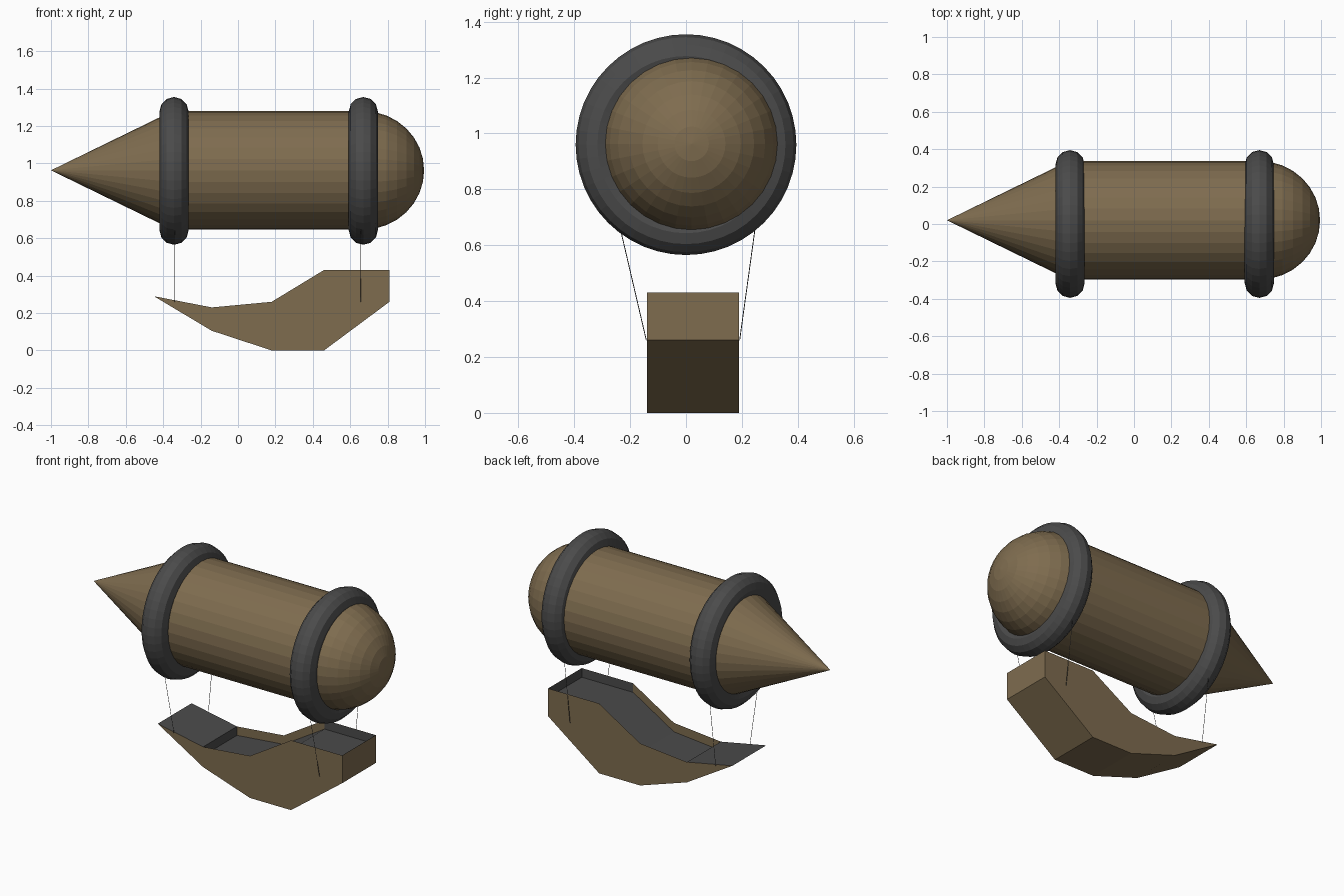
import bpy, bmesh, math
from mathutils import Vector

if "Cube" in bpy.data.objects:
    bpy.data.objects.remove(bpy.data.objects["Cube"])


def material(name, rgb):
    m = bpy.data.materials.new(name)
    m.diffuse_color = (*rgb, 1)
    m.use_nodes = True
    m.node_tree.nodes["Principled BSDF"].inputs["Base Color"].default_value = m.diffuse_color
    return m


BROWN = material("brown", (0.21, 0.15, 0.078))
GREY = material("dark_grey", (0.07, 0.07, 0.07))


def make_object(name, bm, *mats, fix=True):
    if fix:
        bmesh.ops.recalc_face_normals(bm, faces=bm.faces[:])
    mesh = bpy.data.meshes.new(name)
    bm.to_mesh(mesh)
    bm.free()
    for m in mats:
        mesh.materials.append(m)
    ob = bpy.data.objects.new(name, mesh)
    bpy.context.collection.objects.link(ob)
    return ob


def lathe(name, profile, centre, sides, mat, closed=False):
    """Spin an (x, radius) profile around the x axis."""
    bm = bmesh.new()
    cy, cz = centre
    verts = [bm.verts.new((x, cy, cz + r)) for x, r in profile]
    pairs = list(zip(verts, verts[1:]))
    if closed:
        pairs.append((verts[-1], verts[0]))
    edges = [bm.edges.new(p) for p in pairs]
    bmesh.ops.spin(bm, geom=verts + edges, cent=(0, cy, cz), axis=(1, 0, 0),
                   angle=math.tau, steps=sides, use_merge=True)
    bmesh.ops.remove_doubles(bm, verts=bm.verts[:], dist=1e-4)
    return make_object(name, bm, mat)


# Balloon: pointed nose, straight barrel and round tail
R = 0.317
profile = [(-1, 0), (-0.35, R)]
profile += [(0.67 + 0.325 * math.sin(a), R * math.cos(a))
            for a in (i * math.pi / 16 for i in range(9))]
lathe("balloon", profile, (0.02, 0.963), 32, BROWN)

# Two thick bands round the balloon
for name, x in (("front_band", -0.342), ("rear_band", 0.67)):
    ring = [(x + 0.078 * math.cos(i * math.tau / 12),
             0.317 + 0.078 * math.sin(i * math.tau / 12)) for i in range(12)]
    lathe(name, ring, (0.0, 0.96), 48, GREY, closed=True)

# Gondola hull: stations of (x, keel z, rim z), thin-walled and open on top
Y0, Y1 = -0.14, 0.19
stations = [(-0.45, 0.29, 0.29), (-0.14, 0.105, 0.23), (0.18, 0.0, 0.26),
            (0.46, 0.0, 0.43), (0.81, 0.26, 0.43)]
bm = bmesh.new()


def face(points, mat=0):
    bm.faces.new([bm.verts.new(p) for p in points]).material_index = mat


for (xa, ka, ra), (xb, kb, rb) in zip(stations, stations[1:]):
    front = [(xa, ka), (xb, kb), (xb, rb)] + ([(xa, ra)] if ra > ka else [])
    face([(x, Y0, z) for x, z in front])
    face([(x, Y1, z) for x, z in reversed(front)])
    face([(xa, Y1, ka), (xb, Y1, kb), (xb, Y0, kb), (xa, Y0, ka)])
xs, ks, rs = stations[-1]
face([(xs, Y0, ks), (xs, Y1, ks), (xs, Y1, rs), (xs, Y0, rs)])
bmesh.ops.remove_doubles(bm, verts=bm.verts[:], dist=1e-4)
make_object("gondola_hull", bm, BROWN, fix=False)

# Gondola deck: flush bow panel, step down, sunken floor, lined stern
bm = bmesh.new()
D, T = 0.055, 0.002
deck = [(-0.45, 0.29), (-0.14, 0.23)]
deck += [(x, r - D) for x, k, r in stations[1:]]
for (xa, za), (xb, zb) in zip(deck, deck[1:]):
    face([(xa, Y0, za), (xb, Y0, zb), (xb, Y1, zb), (xa, Y1, za)])
xa, xb, z0, z1 = 0.46, 0.81 - T, 0.43 - D, 0.43
a, b = Y0 + T, Y1 - T
face([(xa, a, z1), (xb, a, z1), (xb, a, z0), (xa, a, z0)])
face([(xa, b, z0), (xb, b, z0), (xb, b, z1), (xa, b, z1)])
face([(xb, a, z1), (xb, b, z1), (xb, b, z0), (xb, a, z0)])
make_object("gondola_deck", bm, GREY, fix=False)


# Thin ropes from the bands to the gondola sides
def rope(name, start, end, radius=0.0015):
    start, end = Vector(start), Vector(end)
    d = end - start
    bm = bmesh.new()
    bmesh.ops.create_cone(bm, cap_ends=True, segments=4, radius1=radius,
                          radius2=radius, depth=d.length)
    bmesh.ops.rotate(bm, verts=bm.verts[:],
                     matrix=d.to_track_quat('Z', 'Y').to_matrix())
    bmesh.ops.translate(bm, verts=bm.verts[:], vec=(start + end) / 2)
    make_object(name, bm, GREY)


for end, x in (("front", -0.337), ("rear", 0.657)):
    rope(end + "_left_rope", (x, -0.24, 0.68), (x, Y0 - 0.002, 0.26))
    rope(end + "_right_rope", (x, 0.25, 0.68), (x, Y1 + 0.002, 0.26))
